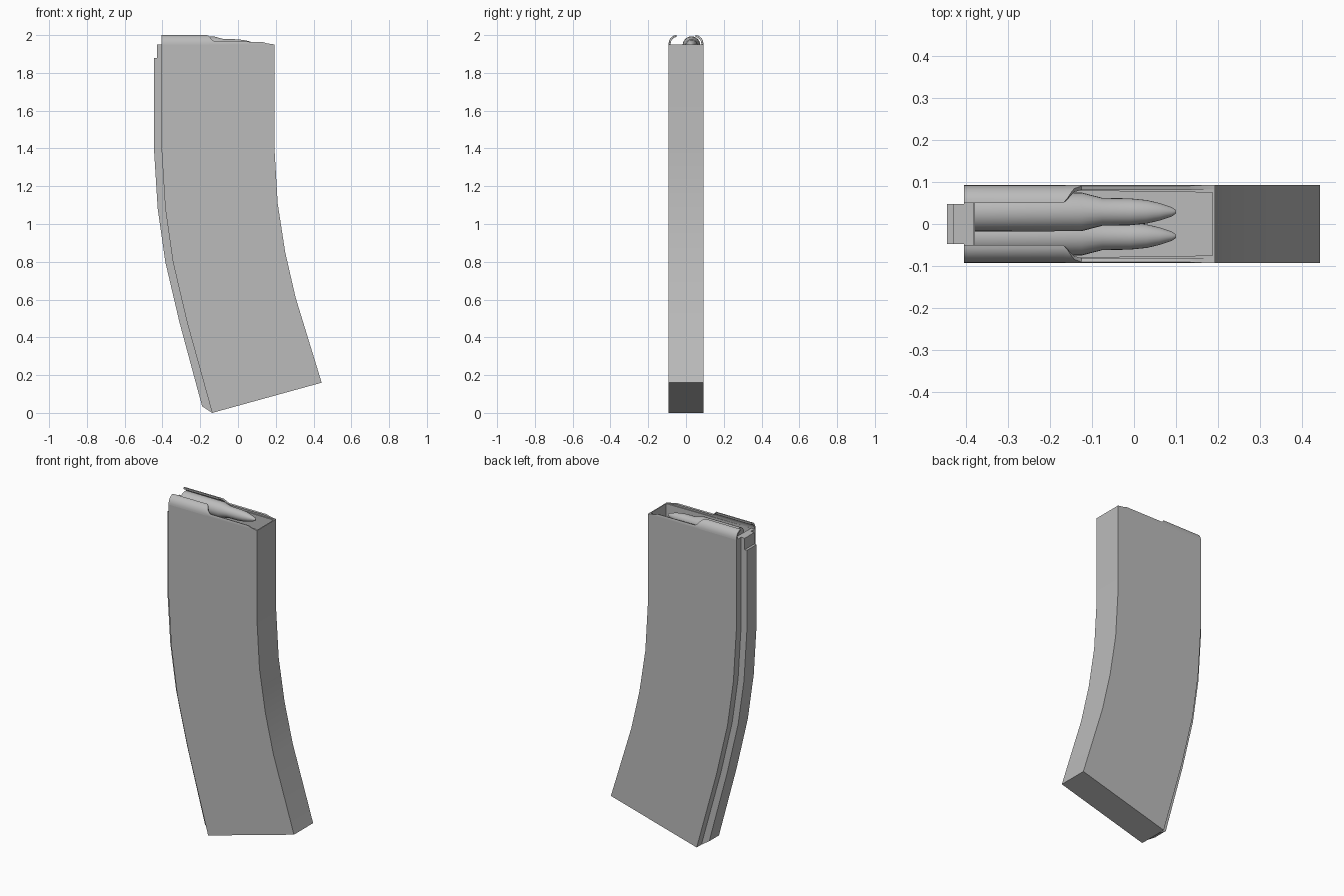
import bpy, bmesh, math
from mathutils import Vector

cube = bpy.data.objects.get("Cube")
if cube:
    bpy.data.objects.remove(cube, do_unlink=True)

# Single plain grey finish
grey = bpy.data.materials.new("plain grey")
grey.use_nodes = True
COLOUR = (0.5, 0.5, 0.5, 1)
grey.diffuse_color = COLOUR
grey.node_tree.nodes["Principled BSDF"].inputs["Base Color"].default_value = COLOUR


def loft(name, rings):
    """Skin a chain of equal-length closed rings and cap both ends."""
    bm = bmesh.new()
    rows = [[bm.verts.new(p) for p in ring] for ring in rings]
    n = len(rows[0])
    for a, b in zip(rows, rows[1:]):
        for i in range(n):
            j = (i + 1) % n
            bm.faces.new((a[i], a[j], b[j], b[i]))
    bm.faces.new(rows[0][::-1])
    bm.faces.new(rows[-1])
    bmesh.ops.recalc_face_normals(bm, faces=bm.faces)
    mesh = bpy.data.meshes.new(name)
    bm.to_mesh(mesh)
    bm.free()
    mesh.materials.append(grey)
    obj = bpy.data.objects.new(name, mesh)
    bpy.context.collection.objects.link(obj)
    bpy.ops.object.select_all(action='DESELECT')
    obj.select_set(True)
    bpy.context.view_layer.objects.active = obj
    bpy.ops.object.shade_smooth_by_angle(angle=math.radians(30))
    return obj


def slab(back, front, half_back, half_front=None):
    """Four-cornered ring between a back and a front (x, z) point."""
    hf = half_front or half_back
    (xb, zb), (xf, zf) = back, front
    return [(xb, -half_back, zb), (xf, -hf, zf), (xf, hf, zf), (xb, half_back, zb)]


HALF = 0.0925
TOP = 1.95

# Curved body: outer skin from the base upward, then down into the open well
back_edge = [(-0.137, 0), (-0.27, 0.48), (-0.345, 0.8), (-0.385, 1.08), (-0.405, 1.4), (-0.405, TOP)]
front_edge = [(0.443, 0.16), (0.305, 0.61), (0.25, 0.85), (0.21, 1.11), (0.193, 1.4), (0.193, TOP)]
rings = [slab(b, f, HALF) for b, f in zip(back_edge, front_edge)]
rings += [slab((-0.382, z), (0.187, z), 0.0825, 0.075) for z in (TOP, 1.825)]
loft("magazine_body", rings)

# Narrow spine following the back edge
spine_edge = [(-0.19, 0.035), (-0.31, 0.48), (-0.385, 0.8), (-0.425, 1.08), (-0.445, 1.4), (-0.445, 1.88)]
inner_edge = back_edge[:-1] + [(-0.405, 1.88)]
loft("back_spine", [slab(s, b, 0.047) for s, b in zip(spine_edge, inner_edge)])
loft("spine_step", [slab((-0.43, z), (-0.404, z), 0.047) for z in (1.87, TOP)])

# Feed lips: curled arcs that sweep down into low side rails
lip_stations = [(-0.405, 90), (-0.168, 90), (-0.158, 74), (-0.15, 55), (-0.142, 36),
                (-0.125, 18), (0.13, 17), (0.15, 8), (0.19, 1)]
STEPS = 8


def lip_ring(x, sweep, side):
    outer, inner = [], []
    for i in range(STEPS + 1):
        a = math.radians(sweep) * i / STEPS
        c, s = math.cos(a), math.sin(a)
        outer.append((x, side * (0.05 + 0.0425 * c), TOP + 0.05 * s))
        inner.append((x, side * (0.05 + 0.0325 * c), TOP + 0.04 * s))
    return outer + inner[::-1]


for side, name in ((1, "feed_lip_back"), (-1, "feed_lip_front")):
    loft(name, [lip_ring(x, a, side) for x, a in lip_stations])

# Two staggered cartridges, turned about the x axis
cartridge_profile = [(-0.38, 0.047), (-0.125, 0.046), (-0.075, 0.033), (-0.01, 0.032),
                     (0.03, 0.028), (0.06, 0.021), (0.09, 0.011), (0.1, 0.004)]
SIDES = 24


def cartridge(name, y, z):
    loft(name, [[(x, y + r * math.cos(math.tau * i / SIDES), z + r * math.sin(math.tau * i / SIDES))
                 for i in range(SIDES)] for x, r in cartridge_profile])


cartridge("upper_cartridge", 0.029, 1.946)
cartridge("lower_cartridge", -0.029, 1.872)
